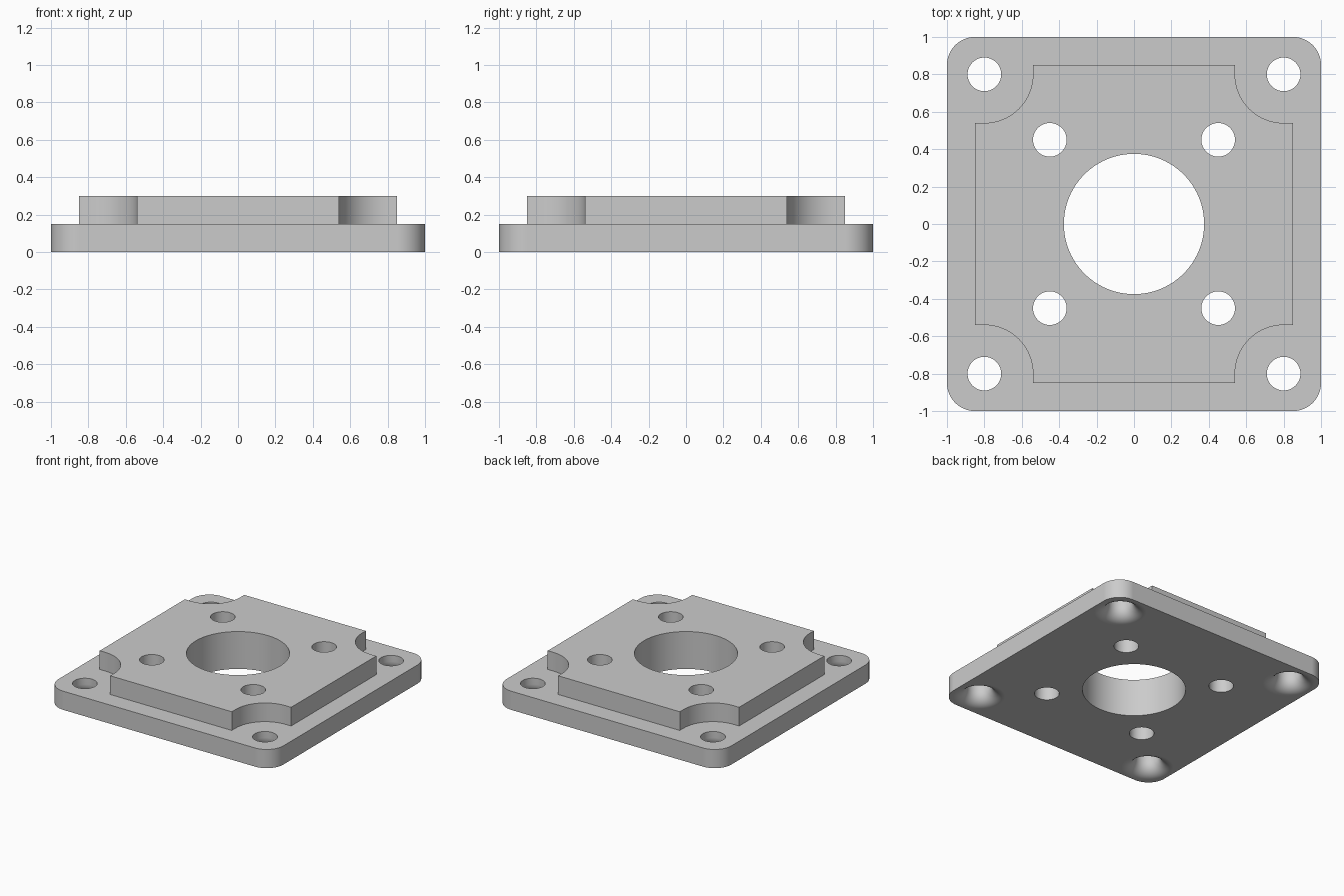
import bpy, bmesh, math
from math import sin, cos, pi

if "Cube" in bpy.data.objects:
    bpy.data.objects.remove(bpy.data.objects["Cube"])

grey = bpy.data.materials.new("plain_grey")
grey.use_nodes = True
grey.diffuse_color = (0.6, 0.6, 0.6, 1)
grey.node_tree.nodes["Principled BSDF"].inputs["Base Color"].default_value = grey.diffuse_color

CORNERS = [(1, 1), (-1, 1), (-1, -1), (1, -1)]


def add_object(name, bm):
    bmesh.ops.recalc_face_normals(bm, faces=bm.faces[:])
    mesh = bpy.data.meshes.new(name)
    bm.to_mesh(mesh)
    bm.free()
    mesh.materials.append(grey)
    obj = bpy.data.objects.new(name, mesh)
    bpy.context.collection.objects.link(obj)
    return obj


def prism(name, outline, z0, z1):
    bm = bmesh.new()
    face = bm.faces.new([bm.verts.new((x, y, z0)) for x, y in outline])
    side = bmesh.ops.extrude_face_region(bm, geom=[face])
    verts = [v for v in side["geom"] if isinstance(v, bmesh.types.BMVert)]
    bmesh.ops.translate(bm, verts=verts, vec=(0, 0, z1 - z0))
    return add_object(name, bm)


def arc(cx, cy, r, start, end, steps=16):
    angles = [start + (end - start) * i / steps for i in range(steps + 1)]
    return [(cx + r * cos(a), cy + r * sin(a)) for a in angles]


def lathe(name, profile, x, y, steps):
    """Closed turned solid from (radius, height) points."""
    bm = bmesh.new()
    rings = [[bm.verts.new((x + r * cos(2 * pi * i / steps), y + r * sin(2 * pi * i / steps), z))
              for i in range(steps)] for r, z in profile]
    for a, b in zip(rings, rings[1:]):
        for i in range(steps):
            j = (i + 1) % steps
            bm.faces.new((a[i], a[j], b[j], b[i]))
    bm.faces.new(rings[0])
    bm.faces.new(rings[-1])
    return add_object(name, bm)


def boolean(target, tool, operation):
    mod = target.modifiers.new(operation.lower(), "BOOLEAN")
    mod.operation, mod.solver, mod.object = operation, "EXACT", tool
    bpy.context.view_layer.objects.active = target
    bpy.ops.object.modifier_apply(modifier=mod.name)
    bpy.data.objects.remove(tool)


# Base plate with rounded corners
outline = []
for k, (sx, sy) in enumerate(CORNERS):
    start = k * pi / 2
    outline += arc(0.85 * sx, 0.85 * sy, 0.15, start, start + pi / 2)
plate = prism("mounting_plate", outline, 0, 0.15)

# Raised pad with a scooped notch around each corner hole
outline = []
for k, (sx, sy) in enumerate(CORNERS):
    start = k * pi / 2
    notch = arc(0.8 * sx, 0.8 * sy, 0.26, start + 1.5 * pi, start + pi)
    ends = [(0.85 * sx, 0.54 * sy), (0.54 * sx, 0.85 * sy)]
    if k % 2:
        ends.reverse()
    outline += [ends[0]] + notch + [ends[1]]
boolean(plate, prism("raised_pad", outline, 0.05, 0.3), "UNION")

# Central bore and the four inner bolt holes
boolean(plate, lathe("bore_cutter", [(0.375, -0.2), (0.375, 0.5)], 0, 0, 96), "DIFFERENCE")
for sx, sy in CORNERS:
    cutter = lathe("bolt_cutter", [(0.09, -0.2), (0.09, 0.5)], 0.45 * sx, 0.45 * sy, 48)
    boolean(plate, cutter, "DIFFERENCE")

# Corner holes, flared out in a rounded mouth on the underside
mouth = [(0.19 - 0.1 * sin(t * pi / 16), 0.1 - 0.1 * cos(t * pi / 16)) for t in range(9)]
for sx, sy in CORNERS:
    cutter = lathe("corner_cutter", [(0.19, -0.2)] + mouth + [(0.09, 0.5)], 0.8 * sx, 0.8 * sy, 48)
    boolean(plate, cutter, "DIFFERENCE")

# Smooth curved walls, crisp edges
bpy.ops.object.select_all(action="DESELECT")
plate.select_set(True)
bpy.context.view_layer.objects.active = plate
bpy.ops.object.shade_smooth_by_angle(angle=math.radians(30))
weighted = plate.modifiers.new("even_shading", "WEIGHTED_NORMAL")
weighted.keep_sharp = True
